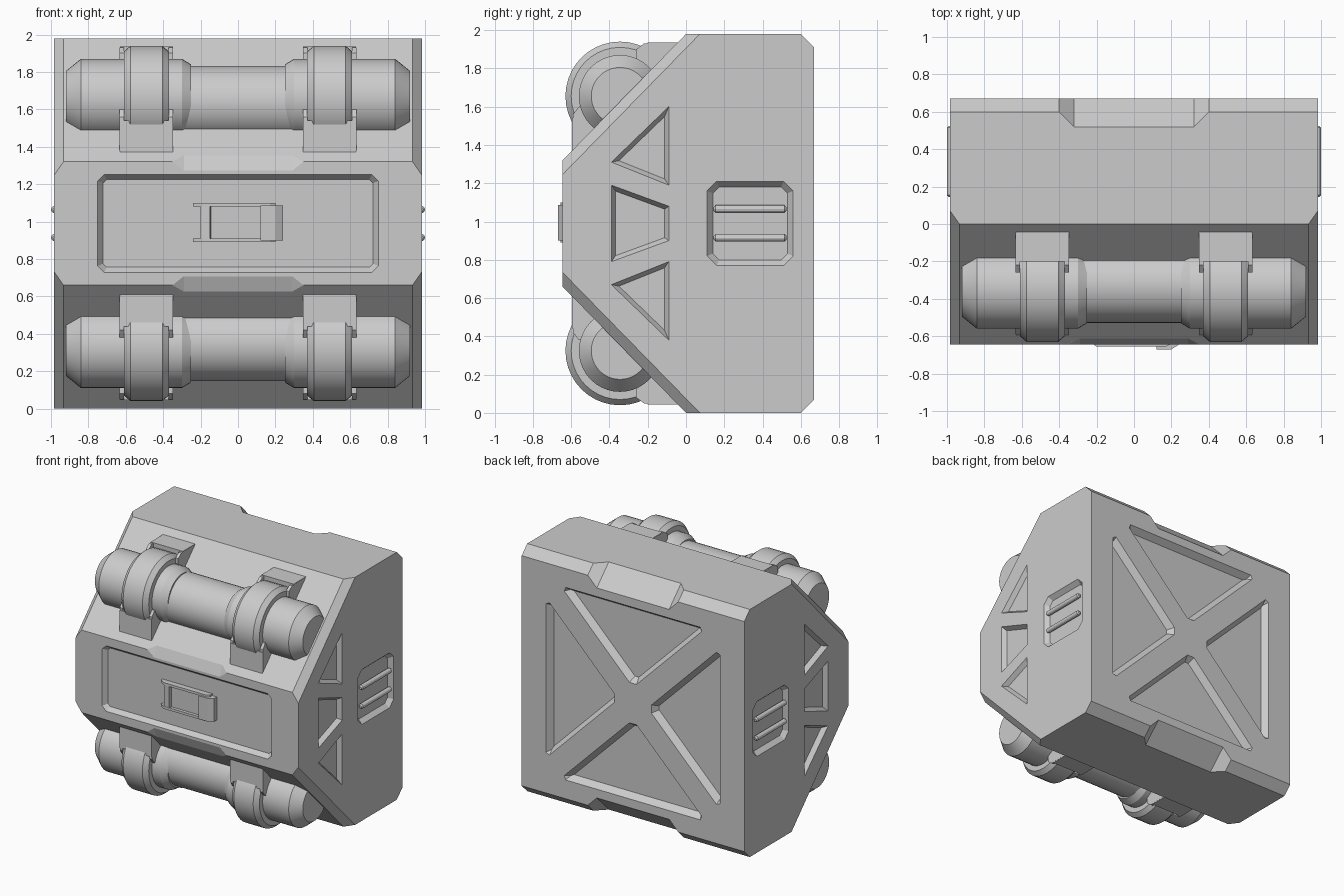
import bpy, bmesh, math
from mathutils import Matrix, Vector

if "Cube" in bpy.data.objects:
    bpy.data.objects.remove(bpy.data.objects["Cube"])

grey = bpy.data.materials.new("light_grey")
grey.diffuse_color = (0.6, 0.6, 0.6, 1)
grey.use_nodes = True
grey.node_tree.nodes["Principled BSDF"].inputs["Base Color"].default_value = grey.diffuse_color
MID = 0.99  # height of the horizontal symmetry plane


def finish(bm, name, smooth=False):
    bmesh.ops.recalc_face_normals(bm, faces=bm.faces[:])
    me = bpy.data.meshes.new(name)
    bm.to_mesh(me)
    bm.free()
    ob = bpy.data.objects.new(name, me)
    bpy.context.collection.objects.link(ob)
    me.materials.append(grey)
    if smooth:
        bpy.ops.object.select_all(action='DESELECT')
        bpy.context.view_layer.objects.active = ob
        ob.select_set(True)
        bpy.ops.object.shade_smooth_by_angle(angle=math.radians(25))
    return ob


def loft(bm, rings):
    """Closed solid through rings of equal point count."""
    vs = [[bm.verts.new(p) for p in r] for r in rings]
    n = len(vs[0])
    for a, b in zip(vs, vs[1:]):
        for i in range(n):
            bm.faces.new((a[i], a[(i + 1) % n], b[(i + 1) % n], b[i]))
    bm.faces.new(vs[0])
    bm.faces.new(vs[-1][::-1])


def prism(name, pts, axis, lo, hi):
    bm = bmesh.new()
    put = (lambda p, t: (t, p[0], p[1])) if axis == 'x' else (lambda p, t: (p[0], p[1], t))
    loft(bm, [[put(p, t) for p in pts] for t in (lo, hi)])
    return finish(bm, name)


def lathe(name, prof, cy, cz, seg=40):
    bm = bmesh.new()
    ang = [2 * math.pi * i / seg for i in range(seg)]
    loft(bm, [[(x, cy + r * math.cos(a), cz + r * math.sin(a)) for a in ang] for x, r in prof])
    return finish(bm, name, True)


def inset(poly, d):
    """Shrink a convex polygon by d."""
    pts = [Vector(p) for p in poly]
    c = sum(pts, Vector((0, 0))) / len(pts)
    lines = []
    for i, p in enumerate(pts):
        t = (pts[(i + 1) % len(pts)] - p).normalized()
        n = Vector((-t.y, t.x))
        if n.dot(c - p) < 0:
            n = -n
        lines.append((n, n.dot(p) + d))
    out = []
    for i in range(len(pts)):
        (a, e), (b, f) = lines[i - 1], lines[i]
        det = a.x * b.y - a.y * b.x
        out.append(((e * b.y - f * a.y) / det, (a.x * f - b.x * e) / det))
    return out


def clip(poly, c):
    """Cut the corners of a polygon."""
    out = []
    for i, p in enumerate(poly):
        p = Vector(p)
        for q in (Vector(poly[i - 1]), Vector(poly[(i + 1) % len(poly)])):
            out.append(tuple(p + (q - p).normalized() * c))
    return out


def rect(w, h, cx=0, cy=0):
    return [(cx - w, cy - h), (cx + w, cy - h), (cx + w, cy + h), (cx - w, cy + h)]


def recess(bm, top, floor, depth, origin, u, v, n, out=0.03):
    o, u, v, n = map(Vector, (origin, u, v, n))
    loft(bm, [[o + u * a + v * b + n * h for a, b in poly]
              for poly, h in ((floor, -depth), (top, 0), (top, out))])


# Body: extruded side profile with chamfered slope edges
half = [(-0.645, 1.32), (0, 1.98), (0.60, 1.98), (0.67, 1.91)]
outline = half + [(y, 2 * MID - z) for y, z in reversed(half)]
body = prism("body", outline, 'x', -0.985, 0.985)
bm = bmesh.new()
bm.from_mesh(body.data)
slopes = [e for e in bm.edges if abs(e.verts[0].co.y - e.verts[1].co.y) > 0.3
          and abs(e.verts[0].co.z - e.verts[1].co.z) > 0.3]
bmesh.ops.bevel(bm, geom=slopes, offset=0.052, segments=1, affect='EDGES')
bm.to_mesh(body.data)
bm.free()

# Recess cutters
bm = bmesh.new()
X = (1, 0, 0)
panel = clip(rect(0.75, 0.262), 0.035)
recess(bm, panel, inset(panel, 0.028), 0.035, (0, -0.645, MID), X, (0, 0, 1), (0, -1, 0), 0.005)

# Back: four triangles leaving a cross
for k in range(4):
    a = k * math.pi / 2
    tri = clip([(0.13, 0), (0.77, 0.64), (0.77, -0.64)], 0.045)
    tri = [(p * math.cos(a) - q * math.sin(a), p * math.sin(a) + q * math.cos(a)) for p, q in tri]
    recess(bm, tri, inset(tri, 0.035), 0.05, (0, 0.67, MID), X, (0, 0, 1), (0, 1, 0))

# Edge notches, top and bottom
s, c45 = math.radians(22.2), math.sqrt(0.5)
for m in (1, -1):
    recess(bm, rect(0.40, 0.3), rect(0.32, 0.3), 0.057, (0, 0.635, MID + m * 0.955),
           X, (0, -c45, m * c45), (0, c45, m * c45), 0.06)
    recess(bm, rect(0.35, 0.1), rect(0.29, 0.1), 0.018, (0, -0.645, MID + m * 0.33),
           X, (0, math.sin(s), m * math.cos(s)), (0, -math.cos(s), m * math.sin(s)))

# Sides: three truss pockets and a vent each
top_tri = [(-0.39, 0.32), (-0.09, 0.61), (-0.09, 0.20)]
pockets = [top_tri, [(y, -z) for y, z in top_tri],
           [(-0.39, 0.20), (-0.09, 0.09), (-0.09, -0.09), (-0.39, -0.20)]]
vent = clip(rect(0.225, 0.22, 0.335, 0), 0.05)
for m in (1, -1):
    for p in pockets:
        recess(bm, p, inset(p, 0.022), 0.035, (m * 0.985, 0, MID), (0, 1, 0), (0, 0, 1), (m, 0, 0))
    recess(bm, vent, inset(vent, 0.03), 0.035, (m * 0.985, 0, MID), (0, 1, 0), (0, 0, 1), (m, 0, 0))
cutter = finish(bm, "recess_cutter")
cutter.hide_render = True
mod = body.modifiers.new("recesses", 'BOOLEAN')
mod.operation, mod.solver, mod.object = 'DIFFERENCE', 'EXACT', cutter
bpy.context.view_layer.objects.active = body
bpy.ops.object.modifier_apply(modifier=mod.name)
bpy.data.objects.remove(cutter)

# Vent bars
for m in (1, -1):
    for dz in (0.075, -0.075):
        bm = bmesh.new()
        ring = [(0.02 * math.cos(i * math.pi / 6), 0.02 * math.sin(i * math.pi / 6)) for i in range(12)]
        loft(bm, [[(m * 0.98 + a * k, y, MID + dz + b * k) for a, b in ring]
                  for y, k in ((0.145, 0.5), (0.155, 1), (0.515, 1), (0.525, 0.5))])
        finish(bm, "vent_bar", True)

# Canisters with clamps, upper and lower
for m in (1, -1):
    def Z(z):
        return z if m == 1 else 2 * MID - z
    cy, cz = -0.345, Z(1.655)
    lathe("canister_middle", [(-0.4, 0.2), (0.4, 0.2)], -0.328, Z(1.633))
    for sx in (1, -1):
        lathe("canister_end", [(sx * x, r) for x, r in
                               ((0.92, 0.15), (0.84, 0.215), (0.30, 0.215), (0.25, 0.185))], cy, cz)
        cx = sx * 0.49
        lathe("clamp_ring", [(cx + x, r) for x, r in
                             ((-0.12, 0.2), (-0.12, 0.255), (-0.085, 0.285),
                              (0.085, 0.285), (0.12, 0.255), (0.12, 0.2))], cy, cz)
        # bracket blocks and prongs, mirrored across the slope normal
        block = [(-0.025, 1.935), (-0.20, 1.935), (-0.20, 1.70), (-0.02, 1.88)]
        prong = [(-0.04, 1.93), (-0.22, 1.93), (-0.26, 1.90), (-0.26, 1.86), (-0.20, 1.70), (-0.04, 1.86)]
        for flip in (False, True):
            def place(pts):
                return [(1.34 - z, Z(1.34 - y)) if flip else (y, Z(z)) for y, z in pts]
            prism("clamp_bracket", place(block), 'x', cx - 0.142, cx + 0.142)
            for e in (-0.131, 0.131):
                prism("clamp_prong", place(prong), 'x', cx + e - 0.012, cx + e + 0.012)

# Front latch
rail = [(-0.24, -0.60), (-0.24, -0.63), (-0.20, -0.655), (0.17, -0.655), (0.20, -0.64), (0.20, -0.60)]
for z in (0.89, 1.08):
    prism("latch_rail", rail, 'z', z, z + 0.02)
prism("latch_base", [(-0.20, -0.60), (-0.20, -0.63), (0.2, -0.63), (0.2, -0.60)], 'z', 0.90, 1.09)
prism("latch_bar", [(-0.20, -0.60), (-0.20, -0.65), (-0.15, -0.655), (-0.14, -0.60)], 'z', 0.91, 1.08)
prism("latch_tab", [(0.12, -0.60), (0.12, -0.67), (0.20, -0.67), (0.24, -0.645), (0.24, -0.60)], 'z', 0.90, 1.085)
